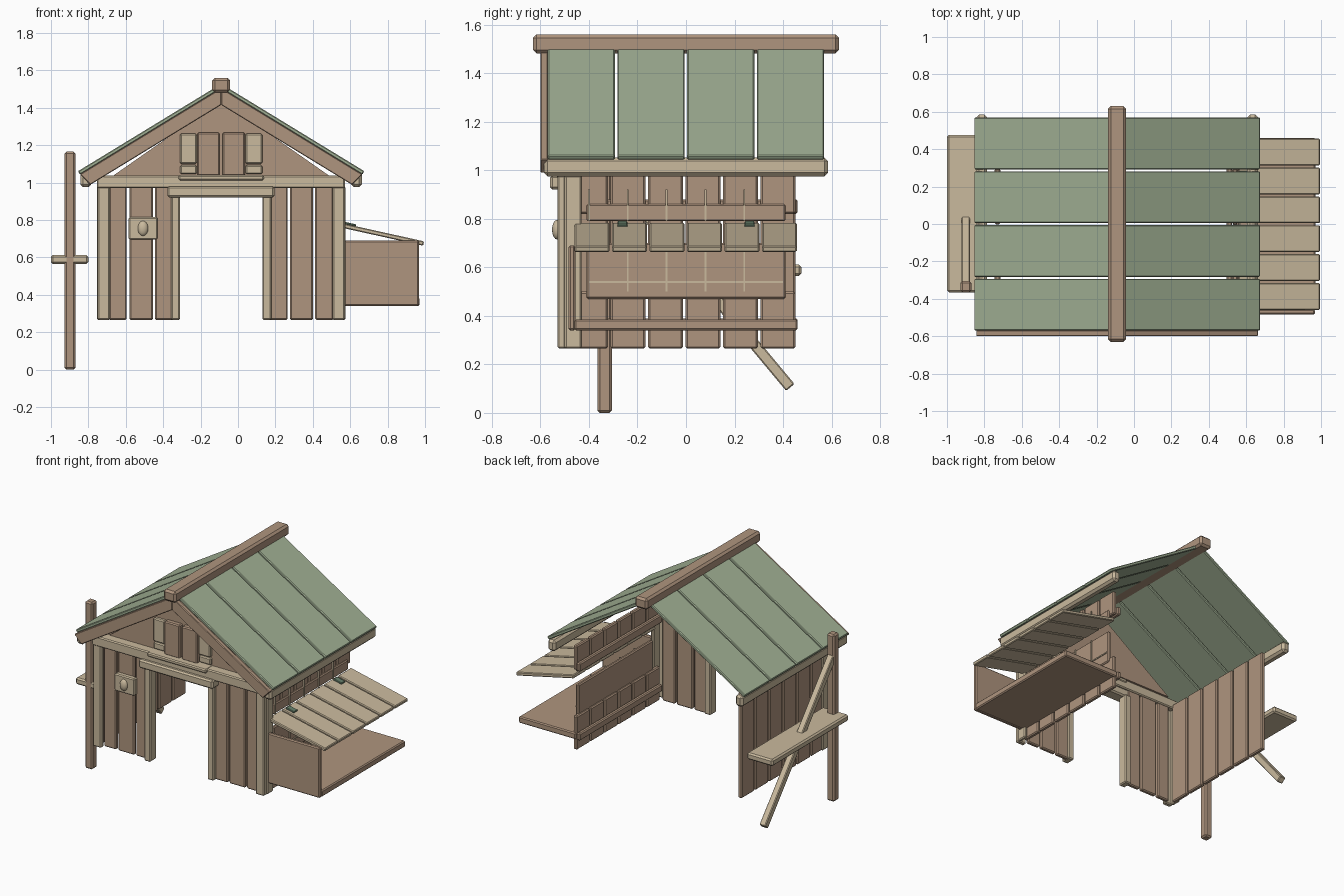
import bpy, bmesh, math
from mathutils import Matrix, Vector

cube = bpy.data.objects.get("Cube")
if cube:
    bpy.data.objects.remove(cube, do_unlink=True)


def material(name, rgb):
    m = bpy.data.materials.new(name)
    m.use_nodes = True
    m.diffuse_color = (*rgb, 1)
    m.node_tree.nodes["Principled BSDF"].inputs["Base Color"].default_value = (*rgb, 1)
    return m


BROWN = material("brown wood", (0.43, 0.30, 0.21))
TAN = material("pale wood", (0.59, 0.49, 0.34))
GREEN = material("sage roof", (0.36, 0.44, 0.30))
HINGE = material("dark green metal", (0.14, 0.22, 0.15))

MID = -0.09       # x of the ridge line
PITCH = 0.61      # fall of the roof per unit of width
ANGLE = math.atan(PITCH)


def finish(name, bm, mat, bevel):
    bmesh.ops.recalc_face_normals(bm, faces=bm.faces)
    mesh = bpy.data.meshes.new(name)
    bm.to_mesh(mesh)
    bm.free()
    mesh.materials.append(mat)
    ob = bpy.data.objects.new(name, mesh)
    bpy.context.collection.objects.link(ob)
    if bevel:
        mod = ob.modifiers.new("worn edges", "BEVEL")
        mod.width = bevel
        mod.segments = 1
    return ob


def box(name, xs, ys, zs, mat, bevel=0.007):
    """Bevelled block given by its extent on each axis."""
    bm = bmesh.new()
    size = [abs(b - a) for a, b in (xs, ys, zs)]
    bmesh.ops.create_cube(bm, size=1)
    bmesh.ops.scale(bm, vec=size, verts=bm.verts)
    ob = finish(name, bm, mat, min(bevel, min(size) * 0.3))
    ob.location = [(a + b) / 2 for a, b in (xs, ys, zs)]
    return ob


def beam(name, start, end, width, depth, mat):
    """Block in an xz or yz plane running from start to end."""
    start, end = Vector(start), Vector(end)
    d = end - start
    ob = box(name, (0, d.length), (0, width), (0, depth), mat, 0.005)
    x = d.normalized()
    side = Vector((0, 1, 0)) if abs(x.y) < 0.01 else Vector((1, 0, 0))
    frame = Matrix((x, side, x.cross(side))).transposed().to_4x4()
    ob.matrix_world = Matrix.Translation((start + end) / 2) @ frame
    return ob


def prism(name, outline, y0, y1, mat, bevel=0.0):
    """Outline of x, z points extruded along y."""
    bm = bmesh.new()
    face = bm.faces.new([bm.verts.new((x, y0, z)) for x, z in outline])
    ext = bmesh.ops.extrude_face_region(bm, geom=[face])
    bmesh.ops.translate(bm, vec=(0, y1 - y0, 0),
                        verts=[v for v in ext["geom"] if isinstance(v, bmesh.types.BMVert)])
    return finish(name, bm, mat, bevel)


# Side walls: six planks each, the nest side cut open in the middle
SPACING = 0.1545
plank_ys = [(-0.465 + i * SPACING, -0.465 + i * SPACING + 0.143) for i in range(6)]
for ys in plank_ys:
    box("right_wall_plank", (-0.745, -0.715), ys, (0.265, 1.0), BROWN)
    box("left_wall_lower_plank", (0.525, 0.555), ys, (0.265, 0.5), BROWN)
    box("left_wall_upper_plank", (0.525, 0.555), ys, (0.82, 0.99), BROWN)
box("nest_opening_panel", (0.54, 0.565), (-0.41, 0.41), (0.47, 0.70), BROWN)
box("nest_opening_rail", (0.545, 0.565), (-0.41, 0.41), (0.79, 0.86), BROWN)
box("inner_top_rail", (0.495, 0.525), (-0.45, 0.46), (0.82, 0.88), BROWN)
box("inner_bottom_rail", (0.495, 0.525), (-0.45, 0.46), (0.34, 0.39), BROWN)

# Thin nest bars
for i in range(5):
    y = -0.40 + i * 0.16
    box("nest_bar_upper", (0.562, 0.571), (y - 0.004, y + 0.004), (0.79, 0.92), TAN, 0)
    if i:
        box("nest_bar_lower", (0.562, 0.571), (y - 0.004, y + 0.004), (0.50, 0.70), TAN, 0)
box("nest_cross_bar", (0.562, 0.571), (-0.40, 0.40), (0.536, 0.544), TAN, 0)

# Front wall planks
for x0, x1 in ((-0.69, -0.595), (-0.58, -0.455), (-0.443, -0.34),
               (0.16, 0.265), (0.278, 0.40), (0.413, 0.51)):
    box("front_wall_plank", (x0, x1), (-0.495, -0.465), (0.265, 0.99), BROWN)

# Corner trims, door jambs, mirrored about the ridge line
for s in (-1, 1):
    def span(a, b):
        return sorted((MID + s * a, MID + s * b))
    box("corner_front_trim", span(0.595, 0.66), (-0.53, -0.495), (0.265, 0.98), TAN)
    box("corner_side_trim", span(0.64, 0.665), (-0.50, -0.43), (0.265, 0.98), TAN)
    box("door_jamb", span(0.22, 0.268), (-0.525, -0.455), (0.265, 0.93), TAN)
    box("eave_beam", span(0.695, 0.753), (-0.585, 0.585), (0.975, 1.053), TAN, 0.015)
    # Window shutters and their lower blocks
    box("window_shutter", span(0.13, 0.22), (-0.495, -0.46), (1.10, 1.262), TAN)
    box("shutter_block", span(0.13, 0.22), (-0.49, -0.46), (1.045, 1.093), TAN)
    box("window_board", span(0.008, 0.127), (-0.505, -0.46), (1.035, 1.268), BROWN)
    # Sloping barge board on the front edge of the roof
    prism("barge_board", [(MID, 1.505), (MID + s * 0.755, 1.505 - PITCH * 0.755),
                          (MID + s * 0.70, 1.415 - PITCH * 0.70), (MID, 1.415)],
          -0.60, -0.568, BROWN, 0.004)
    # Four roof panels on each slope
    for i in range(4):
        y = -0.57 + i * 0.2875
        ob = beam("roof_panel", (MID, y + 0.1385, 1.515),
                  (MID + s * 0.76, y + 0.1385, 1.515 - PITCH * 0.76), 0.277, 0.022, GREEN)

box("front_beam", (-0.755, 0.572), (-0.535, -0.455), (0.97, 1.038), TAN)
box("door_lintel", (-0.378, 0.195), (-0.56, -0.47), (0.92, 0.98), TAN, 0.01)
box("window_sill", (-0.318, 0.138), (-0.55, -0.45), (1.012, 1.04), TAN)
prism("front_gable", [(-0.67, 1.035), (0.49, 1.035), (MID, 1.44)], -0.47, -0.445, BROWN)
box("ridge_beam", (-0.138, -0.042), (-0.63, 0.63), (1.482, 1.56), BROWN, 0.014)

# Nest box: floor, front cheek and sloping plank lid
box("nest_floor", (0.53, 0.97), (-0.46, 0.46), (0.34, 0.385), BROWN)
box("nest_cheek", (0.565, 0.968), (-0.484, -0.456), (0.34, 0.69), BROWN)
for y0, y1 in plank_ys:
    y = (y0 + y1) / 2 + 0.006
    beam("nest_lid_plank", (0.55, y, 0.772), (0.992, y, 0.674), 0.143, 0.024, TAN)
for y in (-0.262, 0.262):
    beam("lid_hinge", (0.565, y, 0.785), (0.63, y, 0.771), 0.042, 0.012, HINGE)

# Name plaque with an oval boss
box("door_plaque", (-0.585, -0.43), (-0.53, -0.49), (0.695, 0.815), TAN)
bm = bmesh.new()
bmesh.ops.create_uvsphere(bm, u_segments=16, v_segments=10, radius=1)
bmesh.ops.scale(bm, vec=(0.028, 0.02, 0.04), verts=bm.verts)
for f in bm.faces:
    f.smooth = True
boss = finish("plaque_boss", bm, TAN, 0)
boss.location = (-0.508, -0.532, 0.755)

# Perch shelf with post and diagonal brace
box("perch_post", (-0.928, -0.870), (-0.365, -0.305), (0, 1.165), BROWN, 0.01)
box("perch_shelf", (-1.0, -0.80), (-0.365, 0.475), (0.565, 0.612), TAN, 0.01)
beam("perch_brace", (-0.90, -0.325, 1.01), (-0.90, 0.43, 0.105), 0.045, 0.045, TAN)
